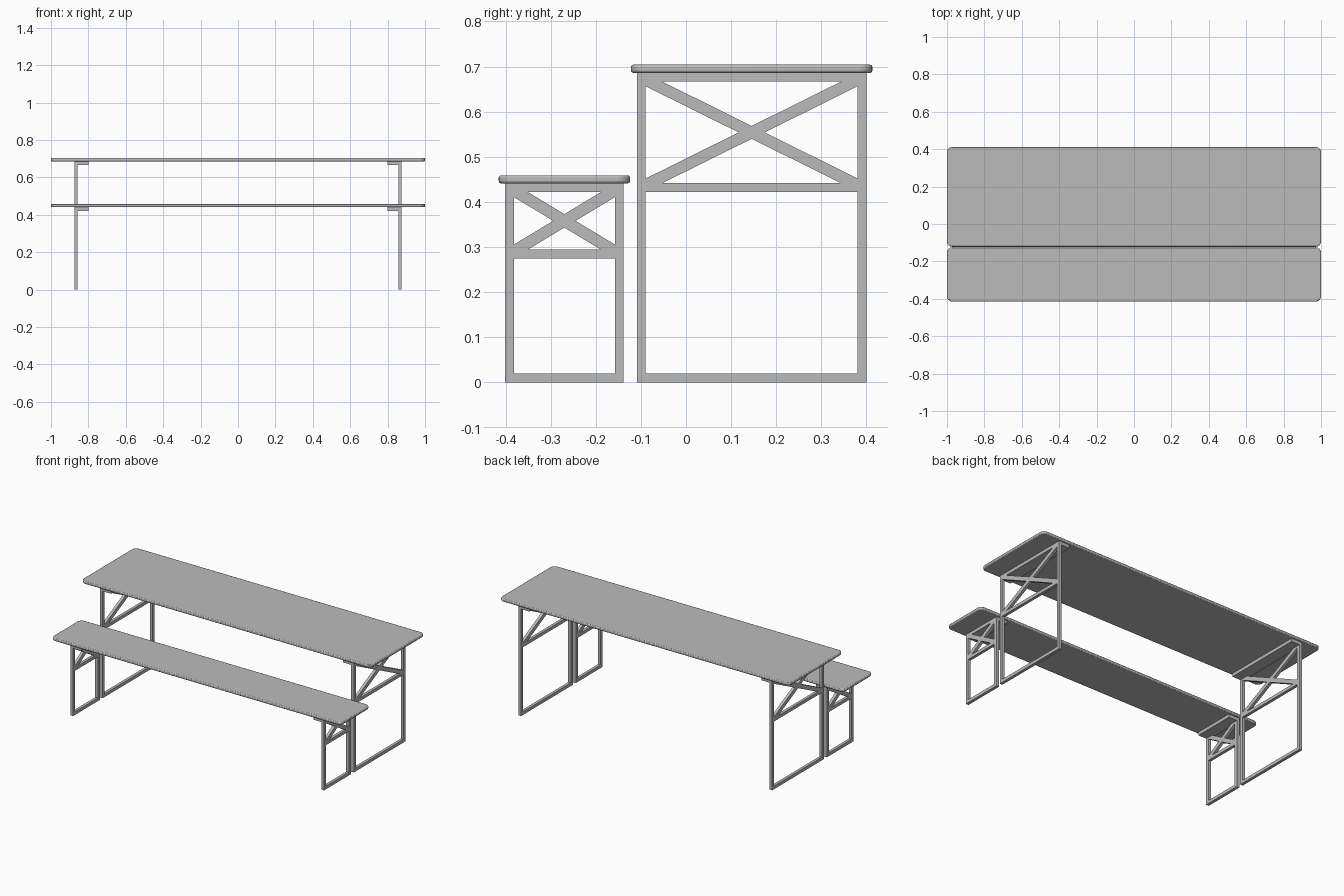
import bpy
import bmesh
import math

if "Cube" in bpy.data.objects:
    bpy.data.objects.remove(bpy.data.objects["Cube"], do_unlink=True)

# One plain grey for everything
GREY = (0.5, 0.5, 0.5, 1.0)
grey = bpy.data.materials.new("plain grey")
grey.use_nodes = True
grey.diffuse_color = GREY
grey.node_tree.nodes["Principled BSDF"].inputs["Base Color"].default_value = GREY

X_IN, X_OUT = 0.857, 0.875   # depth of the steel tubes
PLATE_IN = 0.80              # inner edge of the support plate
TUBE = 0.0195                # tube width


def add_object(name, bm):
    bmesh.ops.recalc_face_normals(bm, faces=bm.faces)
    mesh = bpy.data.meshes.new(name)
    bm.to_mesh(mesh)
    bm.free()
    obj = bpy.data.objects.new(name, mesh)
    bpy.context.collection.objects.link(obj)
    mesh.materials.append(grey)
    return obj


def prism(bm, outline, x0, x1):
    """Extrude a (y, z) outline along x."""
    face = bm.faces.new([bm.verts.new((x0, y, z)) for y, z in outline])
    moved = bmesh.ops.extrude_face_region(bm, geom=[face])["geom"]
    verts = [v for v in moved if isinstance(v, bmesh.types.BMVert)]
    bmesh.ops.translate(bm, verts=verts, vec=(x1 - x0, 0, 0))


def bar(bm, y0, y1, z0, z1, x0=X_IN, x1=X_OUT):
    prism(bm, [(y0, z0), (y1, z0), (y1, z1), (y0, z1)], x0, x1)


def mirrored(name, bm):
    obj = add_object(name, bm)
    obj.modifiers.new("Mirror", "MIRROR")
    return obj


def board(name, y0, y1, z0, z1):
    """Flat board with rounded corners and softened rims."""
    bm = bmesh.new()
    bar(bm, y0, y1, z0, z1, -1, 1)
    corners = [e for e in bm.edges
               if abs(e.verts[0].co.z - e.verts[1].co.z) > 0.001]
    bmesh.ops.bevel(bm, geom=corners, offset=0.03, segments=6,
                    profile=0.5, affect="EDGES")
    obj = add_object(name, bm)
    rim = obj.modifiers.new("Rim", "BEVEL")
    rim.width = 0.005
    rim.segments = 2
    rim.limit_method = "ANGLE"
    rim.angle_limit = math.radians(40)
    bpy.ops.object.select_all(action="DESELECT")
    obj.select_set(True)
    bpy.context.view_layer.objects.active = obj
    bpy.ops.object.shade_smooth_by_angle(angle=math.radians(35))


def trestle(prefix, y0, y1, rail, top):
    """End frame: legs, rails, support plate and crossed braces."""
    a, b = y0 + TUBE, y1 - TUBE
    bm = bmesh.new()
    bar(bm, y0, a, 0, top)
    bar(bm, b, y1, 0, top)
    mirrored(prefix + "_legs", bm)

    bm = bmesh.new()
    bar(bm, a, b, 0, TUBE)
    bar(bm, a, b, rail, rail + TUBE)
    mirrored(prefix + "_cross_rails", bm)

    bm = bmesh.new()
    bar(bm, a, b, top - TUBE, top)
    bar(bm, y0, y1, top - TUBE, top, PLATE_IN, X_IN)
    mirrored(prefix + "_support_plate", bm)

    # Braces run between the inner corners, ending inside the rails
    low, high = rail + TUBE - 0.004, top - TUBE + 0.004
    slope = math.atan2(high - low, b - a)
    half = 0.0128 / math.cos(slope)
    for label, s, e in (("rising", low, high), ("falling", high, low)):
        bm = bmesh.new()
        prism(bm, [(a, s - half), (b, e - half), (b, e + half), (a, s + half)],
              X_IN, X_OUT)
        mirrored(f"{prefix}_{label}_brace", bm)


board("table_top", -0.122, 0.413, 0.686, 0.704)
trestle("table", -0.109, 0.40, 0.422, 0.686)

board("bench_seat", -0.415, -0.124, 0.441, 0.459)
trestle("bench", -0.401, -0.138, 0.275, 0.441)
